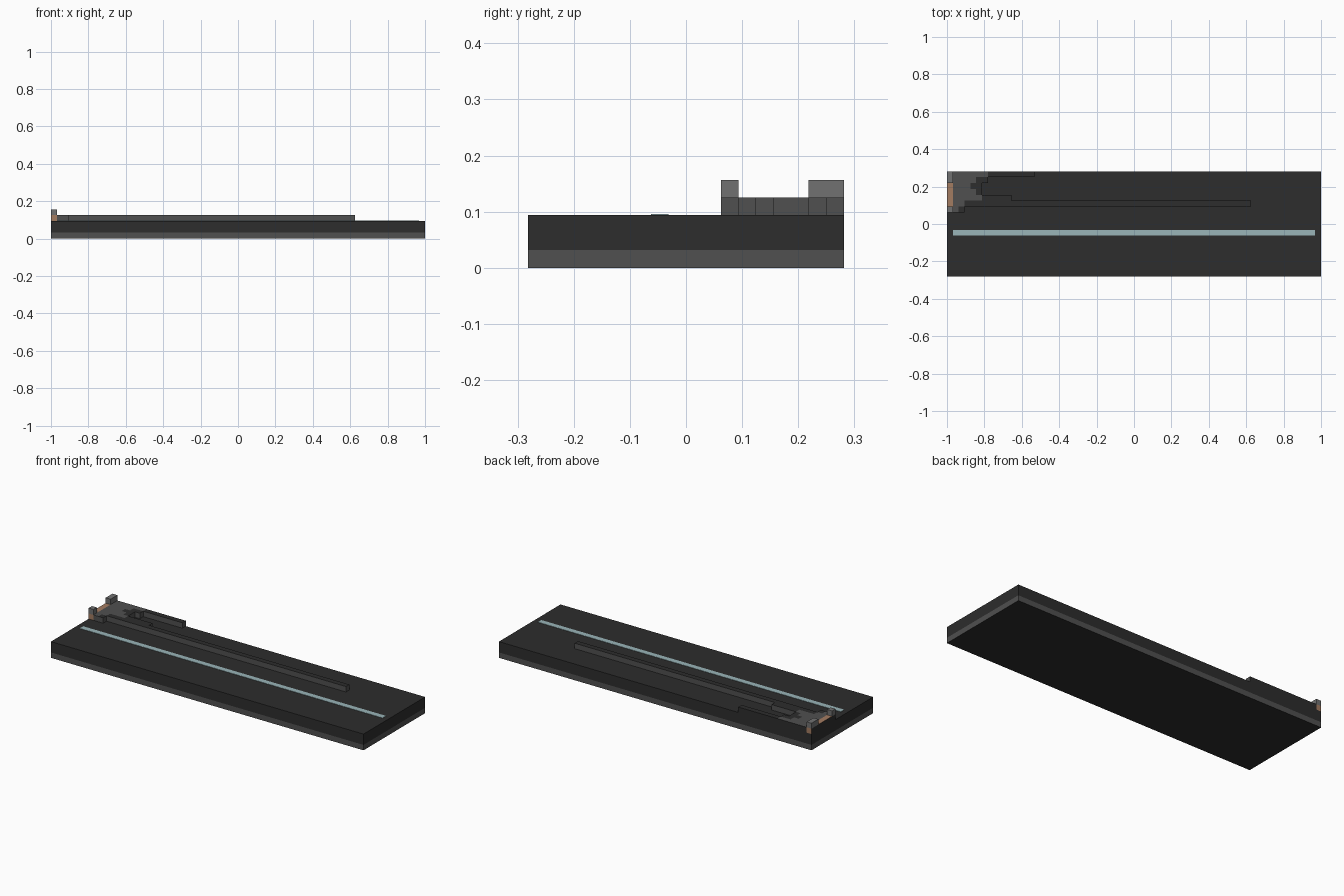
import bpy, bmesh
from mathutils import Vector

cube = bpy.data.objects.get("Cube")
if cube:
    bpy.data.objects.remove(cube, do_unlink=True)

U = 1 / 32            # one block
LEFT, BACK = -1.0, 9 * U


def material(name, rgb):
    m = bpy.data.materials.new(name)
    m.use_nodes = True
    m.diffuse_color = (*rgb, 1)
    m.node_tree.nodes["Principled BSDF"].inputs["Base Color"].default_value = (*rgb, 1)
    return m


DARK = material("charcoal", (0.026, 0.026, 0.026))
GREY = material("dark grey", (0.08, 0.08, 0.08))
LIGHT = material("mid grey", (0.165, 0.165, 0.165))
BROWN = material("tan brown", (0.37, 0.2, 0.12))
BLUE = material("pale blue", (0.32, 0.46, 0.48))


def finish(name, bm, mats):
    bmesh.ops.recalc_face_normals(bm, faces=bm.faces)
    me = bpy.data.meshes.new(name)
    bm.to_mesh(me)
    bm.free()
    for m in mats:
        me.materials.append(m)
    ob = bpy.data.objects.new(name, me)
    bpy.context.collection.objects.link(ob)
    return ob


def box(name, x, y, z, mats, rule=None):
    """Box from ranges in blocks: x from the left end, y from the back, z up."""
    bm = bmesh.new()
    bmesh.ops.create_cube(bm, size=1)
    for v in bm.verts:
        v.co = Vector((LEFT + U * x[v.co.x > 0],
                       BACK - U * y[v.co.y < 0],
                       U * z[v.co.z > 0]))
    bm.normal_update()
    if rule:
        for f in bm.faces:
            f.material_index = rule(f.normal)
    return finish(name, bm, mats)


# Slab: grey edge band below, charcoal body above, charcoal underside
box("base_band", (0, 64), (0, 18), (0, 1), [GREY, DARK], lambda n: int(n.z < -0.5))
box("slab", (0, 64), (0, 18), (1, 3), [DARK])

# Thin line inlaid along the slab
box("inlay_line", (1, 63), (10, 11), (2.95, 3.06), [BLUE])

# Raised ledge: each row runs to ridge_end, with grey on top up to grey_end
ridge_end = [15, 7, 6, 6, 11, 52, 3]
grey_end = [7, 5, 4, 5, 6, 3, 2]
bm = bmesh.new()
for row, end in enumerate(ridge_end):
    for col in range(1, end):
        bm.faces.new([bm.verts.new((LEFT + U * (col + i), BACK - U * (row + j), 3 * U))
                      for i, j in ((0, 0), (0, 1), (1, 1), (1, 0))])
bmesh.ops.remove_doubles(bm, verts=bm.verts, dist=0.001)
ext = bmesh.ops.extrude_face_region(bm, geom=bm.faces[:], use_keep_orig=True)
for g in ext["geom"]:
    if isinstance(g, bmesh.types.BMVert):
        g.co.z += U
bmesh.ops.recalc_face_normals(bm, faces=bm.faces)
for f in bm.faces:
    c = f.calc_center_median()
    if abs(f.normal.z) > 0.5:
        row = int((BACK - c.y) / U)
        f.material_index = int((c.x - LEFT) / U >= grey_end[row])
    else:
        # rear wall is flush with the slab and shares its colour
        f.material_index = int(f.normal.y > 0.5 and c.y > BACK - 0.5 * U)
bmesh.ops.dissolve_limit(bm, angle_limit=0.01, verts=bm.verts, edges=bm.edges,
                         delimit={'MATERIAL'})
finish("raised_ledge", bm, [GREY, DARK])

# Brown sill at the left end, with a post at each side
box("sill", (0, 1), (0, 7), (3, 4), [BROWN, DARK], lambda n: int(n.x < -0.5))
box("rear_post", (0, 1), (0, 2), (4, 5), [LIGHT])
box("front_post", (0, 1), (6, 7), (4, 5), [LIGHT])
